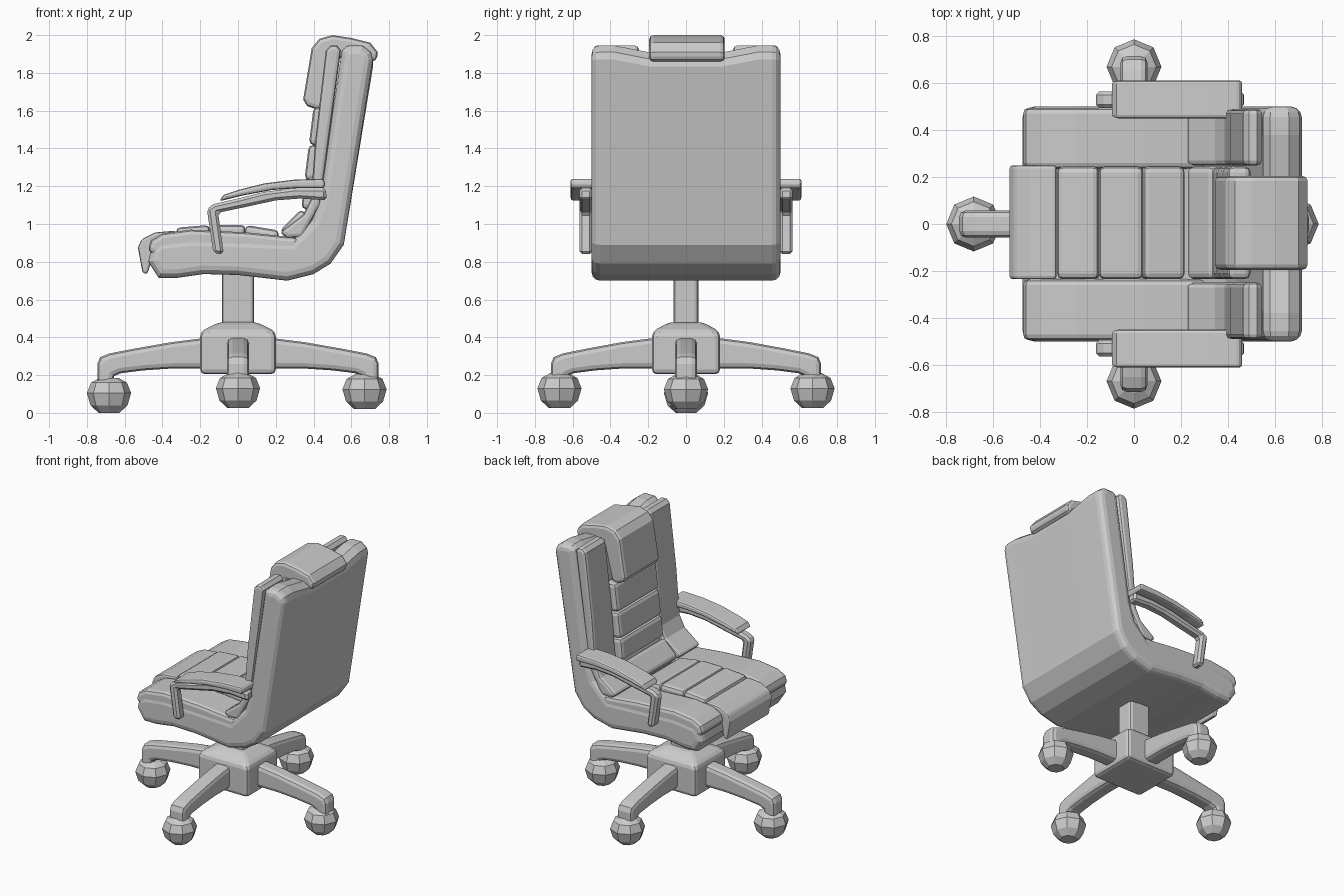
import bpy, bmesh, math
from mathutils import Matrix


def finish(name, bm, bevel=0.0, segs=2, angle=40, matrix=None):
    bmesh.ops.recalc_face_normals(bm, faces=bm.faces)
    if matrix:
        bm.transform(matrix)
    me = bpy.data.meshes.new(name)
    bm.to_mesh(me)
    bm.free()
    ob = bpy.data.objects.new(name, me)
    bpy.context.collection.objects.link(ob)
    if bevel:
        m = ob.modifiers.new("bevel", 'BEVEL')
        m.width, m.segments = bevel, segs
        m.limit_method, m.angle_limit = 'ANGLE', math.radians(angle)
    return ob


def loft(bm, rings):
    # Join equal-length rings of points into a capped tube
    vs = [[bm.verts.new(p) for p in r] for r in rings]
    n = len(vs[0])
    for a, b in zip(vs, vs[1:]):
        for i in range(n):
            bm.faces.new((a[i], a[(i + 1) % n], b[(i + 1) % n], b[i]))
    bm.faces.new(vs[0])
    bm.faces.new(vs[-1])


def prism(name, profile, ys, bevel, segs=2, angle=40, matrix=None, dip=None):
    # Side profile (x, z) carried across the given y stations
    bm = bmesh.new()
    loft(bm, [[(x, y, z - (dip(y, z) if dip else 0)) for x, z in profile] for y in ys])
    return finish(name, bm, bevel, segs, angle, matrix)


# One-piece seat and back shell, with a shallow dip in its top edge
shell = [(-0.475, 0.80), (-0.42, 0.715), (-0.32, 0.715), (-0.18, 0.735), (0.0, 0.73),
         (0.26, 0.70), (0.40, 0.735), (0.49, 0.79), (0.56, 0.89), (0.715, 1.87),
         (0.705, 1.91), (0.66, 1.945), (0.58, 1.945), (0.55, 1.92), (0.435, 1.15),
         (0.39, 1.02), (0.28, 0.91), (0.05, 0.92), (-0.25, 0.93), (-0.42, 0.91), (-0.46, 0.87)]
prism("shell", shell, (-0.5, -0.38, -0.2, 0.2, 0.38, 0.5), 0.045, 3, 60,
      dip=lambda y, z: 0.035 if z > 1.85 and abs(y) < 0.3 else 0)

# Side bolsters of seat and back
seat_bolster = [(-0.48, 0.86), (-0.46, 0.915), (-0.40, 0.95), (-0.25, 0.97), (0.05, 0.955),
                (0.24, 0.935), (0.32, 0.93), (0.32, 0.82), (-0.42, 0.82)]
back_bolster = [(0.22, 0.955), (0.26, 0.925), (0.34, 0.93), (0.435, 1.10), (0.545, 1.92),
                (0.525, 1.945), (0.49, 1.945), (0.465, 1.92), (0.41, 1.45), (0.385, 1.13), (0.345, 1.05)]
for s, side in ((-1, "right"), (1, "left")):
    prism(side + "_seat_bolster", seat_bolster, (s * 0.235, s * 0.495), 0.025, 2, 60)
    prism(side + "_back_bolster", back_bolster, (s * 0.25, s * 0.49), 0.02, 2, 60)

# Centre padding: front lip, then a row of pads along the seat and up the back
lip = [(-0.505, 0.74), (-0.48, 0.735), (-0.44, 0.86), (-0.33, 0.87), (-0.33, 0.965),
       (-0.44, 0.955), (-0.51, 0.92), (-0.53, 0.875)]
prism("front_lip_pad", lip, (-0.235, 0.25), 0.018, 2, 35)
path = [(-0.33, 0.98), (-0.15, 0.995), (0.04, 0.995), (0.22, 0.965), (0.335, 1.08),
        (0.352, 1.235), (0.375, 1.42), (0.40, 1.62)]
for i, ((x0, z0), (x1, z1)) in enumerate(zip(path, path[1:])):
    l = math.hypot(x1 - x0, z1 - z0)
    nx, nz = (z1 - z0) / l * 0.1, -(x1 - x0) / l * 0.1
    quad = [(x0, z0), (x1, z1), (x1 + nx, z1 + nz), (x0 + nx, z0 + nz)]
    prism("centre_pad_%d" % (i + 1), quad, (-0.235, 0.245), 0.025, 2)

# Headrest draped over the top of the back
headrest = [(0.345, 1.66), (0.365, 1.625), (0.42, 1.605), (0.455, 1.62), (0.52, 1.88),
            (0.68, 1.88), (0.71, 1.86), (0.735, 1.865), (0.74, 1.91), (0.70, 1.96),
            (0.60, 1.985), (0.50, 2.0), (0.43, 1.98), (0.39, 1.93)]
prism("headrest", headrest, (-0.195, 0.205), 0.035, 2, 60)

# Armrests: bent bar and curved pad
bar = [(-0.13, 0.845), (-0.075, 0.84), (-0.105, 1.06), (0.04, 1.09), (0.20, 1.125), (0.33, 1.135),
       (0.47, 1.125), (0.465, 1.19), (0.30, 1.19), (0.14, 1.17), (0.0, 1.135), (-0.13, 1.105), (-0.165, 1.08)]
pad = [(-0.10, 1.12), (0.02, 1.15), (0.18, 1.18), (0.32, 1.19), (0.45, 1.19), (0.465, 1.21),
       (0.45, 1.24), (0.30, 1.235), (0.14, 1.215), (0.0, 1.18), (-0.075, 1.155)]
for s, side in ((-1, "right"), (1, "left")):
    prism(side + "_arm_bar", bar, (s * 0.495, s * 0.565), 0.015, 1, 60)
    prism(side + "_arm_pad", pad, (s * 0.45, s * 0.612), 0.018, 2, 60)


# Pedestal column and hub, stacked rectangles (half x, half y, z)
def stack(name, levels, bevel, segs):
    bm = bmesh.new()
    loft(bm, [[(a, b, z), (-a, b, z), (-a, -b, z), (a, -b, z)] for a, b, z in levels])
    finish(name, bm, bevel, segs, 25)


stack("column", [(0.085, 0.065, 0.46), (0.085, 0.065, 0.76)], 0.02, 2)
stack("hub", [(0.20, 0.18, 0.205), (0.20, 0.18, 0.43), (0.10, 0.09, 0.48)], 0.025, 2)

# Four legs with casters
leg = [(0.15, 0.235), (0.35, 0.235), (0.50, 0.225), (0.62, 0.21), (0.655, 0.195), (0.665, 0.15),
       (0.745, 0.15), (0.745, 0.26), (0.73, 0.295), (0.68, 0.315), (0.55, 0.34), (0.35, 0.375), (0.15, 0.40)]
wheel = [(0.055, -0.095), (0.098, -0.055), (0.117, 0.01), (0.095, 0.065), (0.05, 0.09)]
for i, (reach, wz) in enumerate(((1, 0.115), (0.96, 0.12), (1, 0.095), (0.96, 0.12))):
    rot = Matrix.Rotation(i * math.pi / 2, 4, 'Z')
    prism("leg_%d" % (i + 1), leg, (-0.058, 0.058), 0.028, 2, 60,
          rot @ Matrix.Diagonal((reach, 1, 1, 1)))
    bm = bmesh.new()
    cx = 0.683 if i == 2 else 0.67
    loft(bm, [[(cx + r * math.cos(a), r * math.sin(a), wz + z)
               for a in (k * math.pi / 4 for k in range(8))] for r, z in wheel])
    finish("caster_%d" % (i + 1), bm, matrix=rot)
